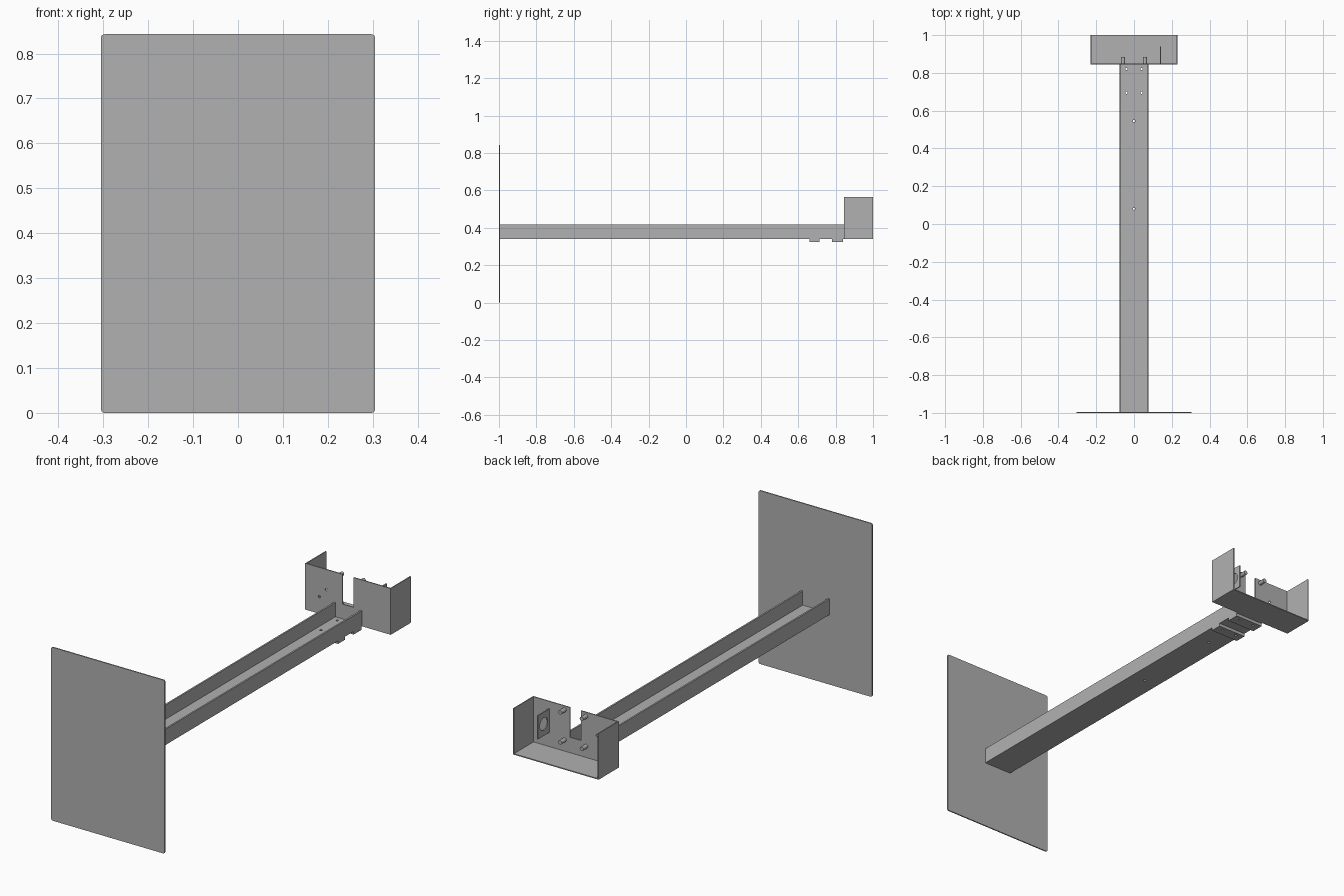
import bpy
import bmesh
import math
from mathutils import Matrix, Vector

cube = bpy.data.objects.get("Cube")
if cube:
    bpy.data.objects.remove(cube, do_unlink=True)

GREY = (0.44, 0.44, 0.44, 1)
metal = bpy.data.materials.new("grey_metal")
metal.use_nodes = True
metal.diffuse_color = GREY
metal.node_tree.nodes["Principled BSDF"].inputs["Base Color"].default_value = GREY


def finish(bm, name):
    bmesh.ops.recalc_face_normals(bm, faces=bm.faces[:])
    mesh = bpy.data.meshes.new(name)
    bm.to_mesh(mesh)
    bm.free()
    mesh.materials.append(metal)
    obj = bpy.data.objects.new(name, mesh)
    bpy.context.collection.objects.link(obj)
    return obj


def block(name, low, high, corner=0):
    """Box between two corners; corner rounds the edges running along y."""
    low, high = Vector(low), Vector(high)
    bm = bmesh.new()
    bmesh.ops.create_cube(bm, size=1)
    for v in bm.verts:
        v.co = (low + high) / 2 + v.co * (high - low)
    if corner:
        edges = [e for e in bm.edges
                 if abs(e.verts[0].co.y - e.verts[1].co.y) > 1e-6]
        bmesh.ops.bevel(bm, geom=edges, offset=corner, segments=4,
                        profile=0.5, affect='EDGES')
    return finish(bm, name)


def rod(name, centre, radius, depth, axis):
    bm = bmesh.new()
    bmesh.ops.create_cone(bm, cap_ends=True, segments=24, radius1=radius,
                          radius2=radius, depth=depth)
    turn = Vector((0, 0, 1)).rotation_difference(Vector(axis)).to_matrix().to_4x4()
    bm.transform(Matrix.Translation(centre) @ turn)
    return finish(bm, name)


def cut(obj, cutters):
    for cutter in cutters:
        mod = obj.modifiers.new("cut", 'BOOLEAN')
        mod.operation = 'DIFFERENCE'
        mod.solver = 'EXACT'
        mod.object = cutter
        bpy.context.view_layer.objects.active = obj
        bpy.ops.object.modifier_apply(modifier=mod.name)
        bpy.data.objects.remove(cutter, do_unlink=True)


X, Y, Z = (1, 0, 0), (0, 1, 0), (0, 0, 1)
BOX_Y, BOX_W, BOX_TOP = 0.845, 0.23, 0.565
BEAM_W, BEAM_Z, BEAM_TOP = 0.076, 0.34, 0.417
WALL = 0.005

# Large front panel
block("front_panel", (-0.305, -1, 0), (0.305, -0.994, 0.843), corner=0.008)

# U-shaped beam with screw holes in its floor
beam = block("channel_beam", (-BEAM_W, -0.995, BEAM_Z), (BEAM_W, BOX_Y, BEAM_TOP))
cut(beam, [block("cavity", (-BEAM_W + 0.008, -2, BEAM_Z + 0.008),
                 (BEAM_W - 0.008, 2, 1))])
screws = [(s * 0.04, y) for s in (-1, 1) for y in (0.695, 0.82)]
cut(beam, [rod("hole", (x, y, BEAM_Z), 0.006, 0.1, Z)
           for x, y in screws + [(0, 0.545), (0, 0.08)]])

# Two spacer pads under the rear of the beam
for name, y0, y1 in (("front_pad", 0.66, 0.715), ("rear_pad", 0.78, 0.84)):
    pad = block(name, (-BEAM_W, y0, 0.325), (BEAM_W, y1, BEAM_Z))
    cut(pad, [rod("hole", (x, y, BEAM_Z), 0.006, 0.1, Z)
              for x, y in screws if y0 < y < y1])

# Rear tray, open at the top and back, with a cable slot and two small holes
tray = block("rear_tray", (-BOX_W, BOX_Y, BEAM_Z), (BOX_W, 1, BOX_TOP))
cut(tray, [
    block("cavity", (-BOX_W + WALL, BOX_Y + WALL, BEAM_Z + WALL),
          (BOX_W - WALL, 2, 1)),
    block("slot", (-0.03, 0.8, 0.42), (0.03, 0.9, 1)),
    rod("hole", (-0.154, BOX_Y, 0.423), 0.006, 0.1, Y),
    rod("hole", (-0.117, BOX_Y, 0.467), 0.006, 0.1, Y),
])

# Four round standoffs on the inside of the tray wall
for side, x in (("right", -0.058), ("left", 0.058)):
    for level, z in (("lower", 0.4), ("upper", 0.546)):
        post = rod(f"{level}_{side}_standoff", (x, BOX_Y + 0.022, z), 0.01, 0.036, Y)
        for face in post.data.polygons:
            face.use_smooth = abs(face.normal.y) < 0.5
        for edge in post.data.edges:
            a, b = (post.data.vertices[i].co.y for i in edge.vertices)
            edge.use_edge_sharp = math.isclose(a, b, abs_tol=1e-5)

# Upright tab with a round opening
tab = block("connector_tab", (0.138, BOX_Y + 0.003, 0.415), (0.143, 0.94, 0.53))
cut(tab, [rod("opening", (0.14, 0.895, 0.473), 0.03, 0.1, X)])
